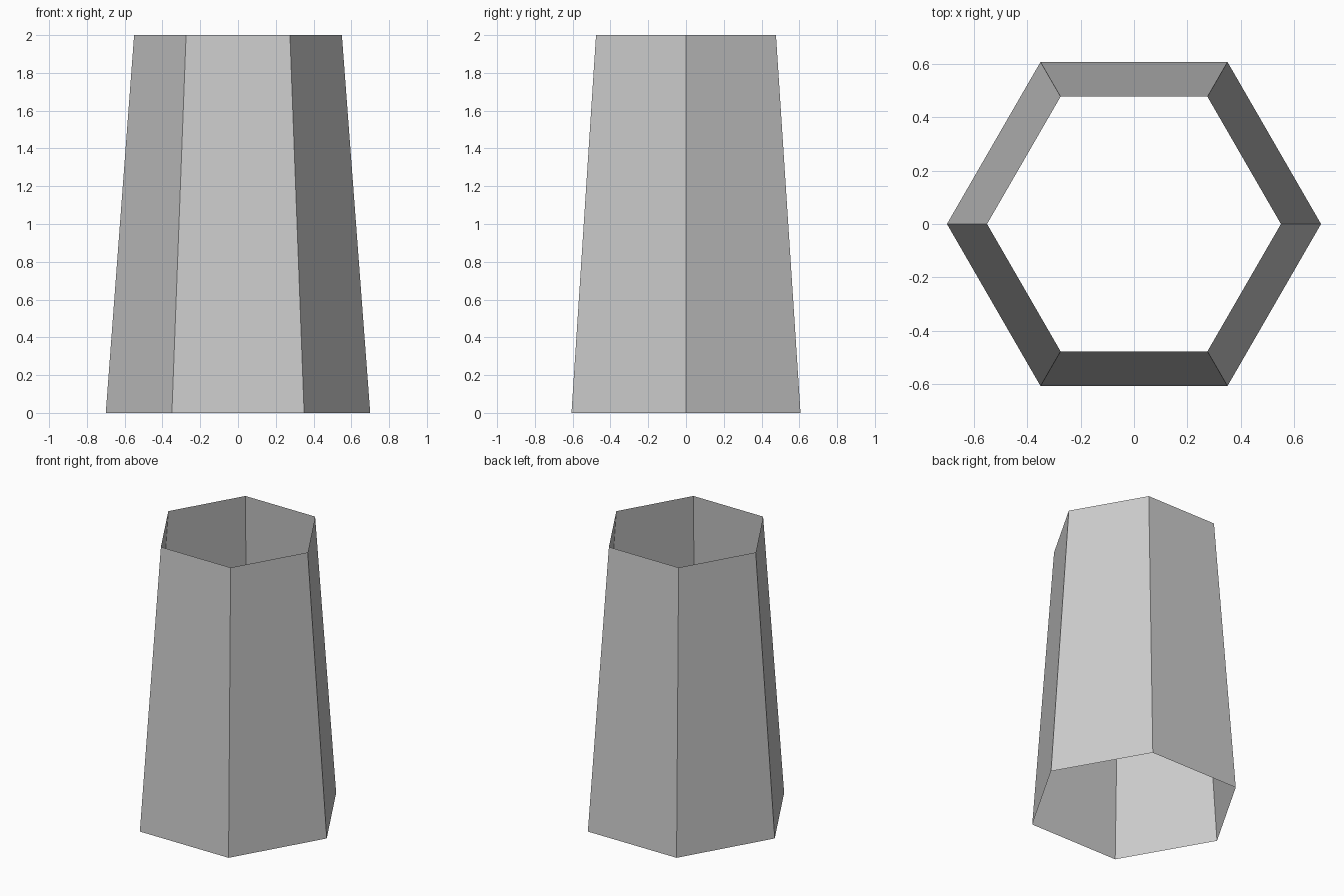
import bpy, bmesh
from math import cos, sin, tau

if "Cube" in bpy.data.objects:
    bpy.data.objects.remove(bpy.data.objects["Cube"])

SIDES = 6
bm = bmesh.new()


def ring(radius, z):
    return [bm.verts.new((radius * cos(tau * i / SIDES), radius * sin(tau * i / SIDES), z))
            for i in range(SIDES)]


# Tapered hexagonal tube, open at both ends
bottom, top = ring(0.70, 0.0), ring(0.55, 2.0)
for i in range(SIDES):
    j = (i + 1) % SIDES
    bm.faces.new((bottom[i], bottom[j], top[j], top[i]))

mesh = bpy.data.meshes.new("tapered_hex_tube")
bm.to_mesh(mesh)
bm.free()
bpy.context.collection.objects.link(bpy.data.objects.new("tapered_hex_tube", mesh))
